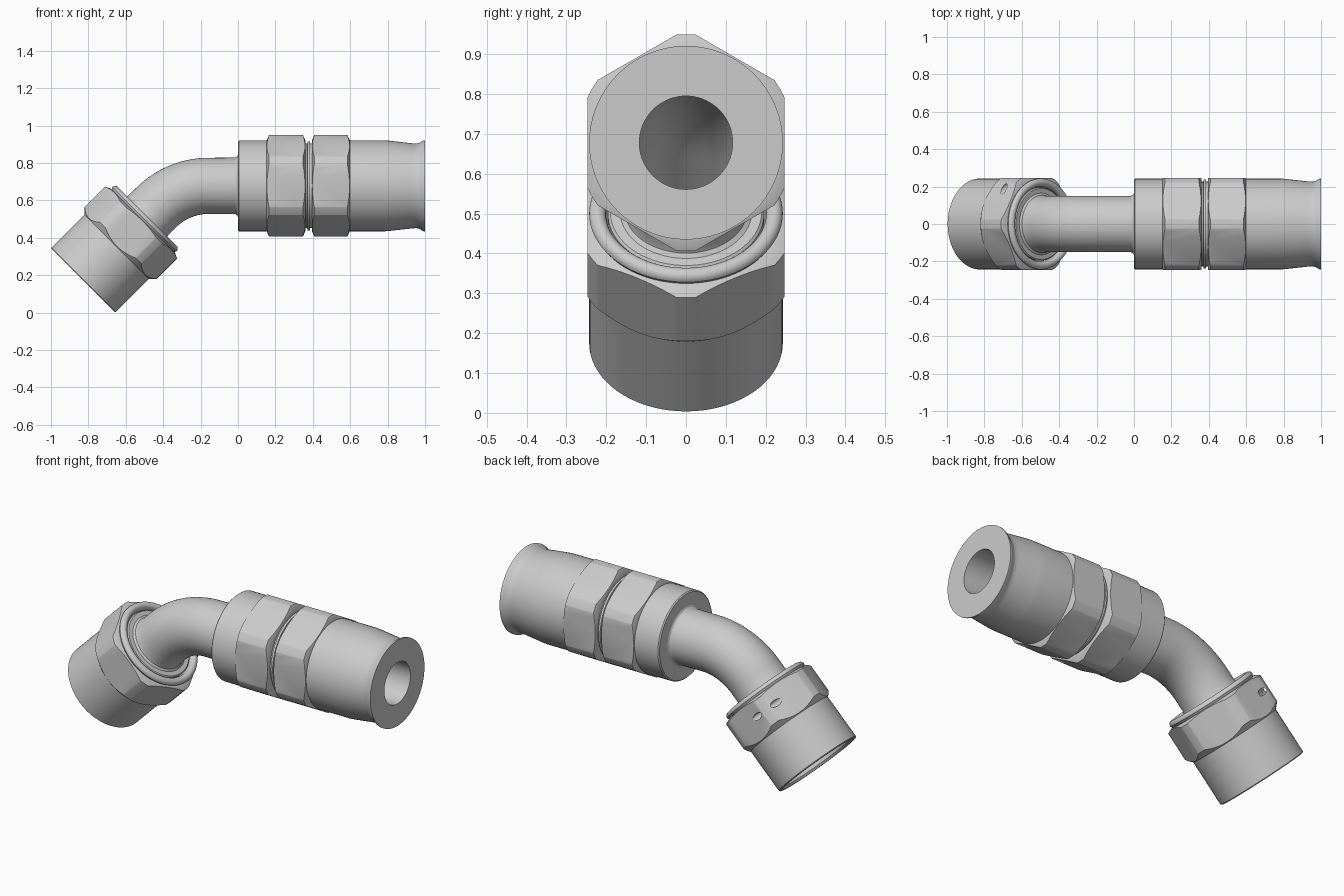
import bpy, bmesh
from math import sin, cos, pi, radians, sqrt
from mathutils import Vector, Matrix

if "Cube" in bpy.data.objects:
    bpy.data.objects.remove(bpy.data.objects["Cube"])

SEG = 72
BORE = 0.117
A45 = radians(45)
BODY = (0.0, 0.678, 0.0)          # x, z, tilt of the straight axis
NUT = (-0.828, 0.172, A45)        # x, z, tilt of the swivel nut axis


def at(axis, s, r):
    """Ring of radius r at distance s along an axis in the xz plane."""
    x, z, a = axis
    return (x + s * cos(a), z + s * sin(a), a, r)


def finish(obj):
    obj.data.shade_smooth()
    obj.data.set_sharp_from_angle(angle=radians(28))
    return obj


def loft(name, rings, n=SEG, closed=True):
    """Skin rings; closed joins the last ring to the first, else caps the ends."""
    bm = bmesh.new()
    loops = []
    for x, z, a, r in rings:
        loop = []
        for i in range(n):
            t = 2 * pi * i / n
            q = r * cos(t)
            loop.append(bm.verts.new((x - q * sin(a), r * sin(t), z + q * cos(a))))
        loops.append(loop)
    pairs = list(zip(loops, loops[1:]))
    if closed:
        pairs.append((loops[-1], loops[0]))
    else:
        bm.faces.new(loops[0])
        bm.faces.new(loops[-1])
    for p, q in pairs:
        for i in range(n):
            j = (i + 1) % n
            bm.faces.new((p[i], p[j], q[j], q[i]))
    bmesh.ops.recalc_face_normals(bm, faces=bm.faces)
    mesh = bpy.data.meshes.new(name)
    bm.to_mesh(mesh)
    bm.free()
    obj = bpy.data.objects.new(name, mesh)
    bpy.context.collection.objects.link(obj)
    return finish(obj)


def lathe(name, axis, profile):
    return loft(name, [at(axis, s, r) for s, r in profile])


def boolean(obj, cutter, op):
    """Apply a boolean and discard the cutter."""
    mod = obj.modifiers.new("bool", 'BOOLEAN')
    mod.object, mod.operation, mod.solver = cutter, op, 'EXACT'
    mesh = bpy.data.meshes.new_from_object(
        obj.evaluated_get(bpy.context.evaluated_depsgraph_get()))
    obj.modifiers.clear()
    obj.data = mesh
    bpy.data.objects.remove(cutter)
    finish(obj)


def hexagon(name, axis, s0, s1, c0, c1):
    """Hex ring with turned, chamfered corners."""
    flat, corner = 0.247, 0.272
    obj = loft(name, [at(axis, s, flat * 2 / sqrt(3)) for s in (s0 - .01, s1 + .01)], 6, False)
    turned = lathe("turning", axis, [(s0, .215), (s0, .243), (s0 + c0, corner),
                                     (s1 - c1, corner), (s1, .243), (s1, .215)])
    boolean(obj, turned, 'INTERSECT')
    return obj


# Straight hose socket with groove between the hexes and flared tail
lathe("socket_body", BODY, [
    (0, BORE), (0, .237), (.006, .243), (.157, .243), (.157, .236), (.358, .236),
    (.36, .226), (.37, .226), (.372, .238), (.384, .238), (.386, .226), (.396, .226),
    (.398, .236), (.59, .236), (.59, .243), (.785, .243), (.81, .241), (.935, .227),
    (.955, .226), (.968, .229), (.985, .239), (.993, .243), (1, .243), (1, BORE)])
hexagon("front_hex", BODY, .153, .360, .013, .013)
hexagon("rear_hex", BODY, .395, .598, .013, .013)

# Bent tube with through bore, shoulder and conical seat
R, CX = 0.4, -0.156
bend = [(CX - R * sin(a), BODY[1] - R + R * cos(a), a)
        for a in [A45 * i / 16 for i in range(17)]]
outer = [at(BODY, 0, .166), at(BODY, -.005, .157), at(BODY, -.016, .151)]
outer += [(x, z, a, .15) for x, z, a in bend]
outer += [at(NUT, s, r) for s, r in [(.495, .15), (.478, .154), (.47, .165),
                                     (.47, .19), (.464, .196), (.2, .196)]]
inner = [at(NUT, .285, BORE)] + [(x, z, a, BORE) for x, z, a in reversed(bend)]
loft("elbow_tube", outer + inner + [at(BODY, 0, BORE)])

# Swivel nut shell with rounded lip
lip = [(.464 + .021 * sin(t), .222 + .021 * cos(t))
       for t in [pi * i / 10 for i in range(11)]]
lathe("nut_shell", NUT, [(0, .224), (0, .238), (.005, .243), (.3, .243), (.3, .236),
                         (.452, .236)] + lip + [(.26, .201), (.24, .215), (.012, .215)])
nut_hex = hexagon("nut_hex", NUT, .253, .452, .03, .014)

# Lockwire hole drilled across one corner of the nut
q = Vector((-sin(A45), 0, cos(A45)))
y = Vector((0, 1, 0))
u = Vector((cos(A45), 0, sin(A45)))
radial = q * cos(pi / 3) + y * sin(pi / 3)
tangent = y * cos(pi / 3) - q * sin(pi / 3)
pos = Vector((NUT[0], 0, NUT[1])) + u * .365 + radial * .25
bm = bmesh.new()
bmesh.ops.create_cone(bm, cap_ends=True, segments=24, radius1=.017, radius2=.017, depth=.4,
                      matrix=Matrix.Translation(pos) @ tangent.to_track_quat('Z', 'Y').to_matrix().to_4x4())
drill_mesh = bpy.data.meshes.new("drill")
bm.to_mesh(drill_mesh)
bm.free()
drill = bpy.data.objects.new("drill", drill_mesh)
bpy.context.collection.objects.link(drill)
boolean(nut_hex, drill, 'DIFFERENCE')
